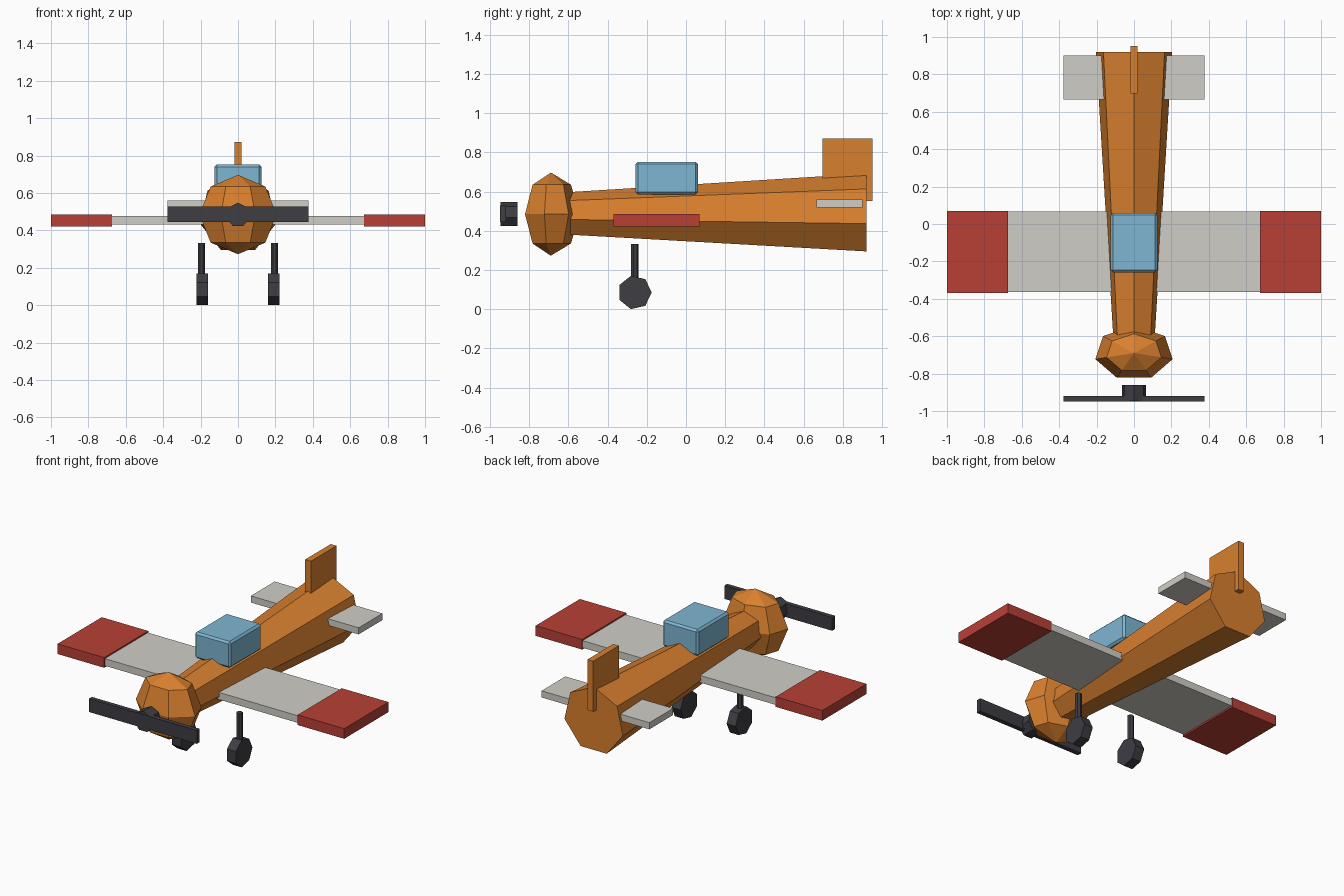
import bpy, bmesh, math
from mathutils import Matrix, Vector

if "Cube" in bpy.data.objects:
    bpy.data.objects.remove(bpy.data.objects["Cube"])


def material(name, rgb):
    """Flat material from an sRGB colour in 0-255."""
    lin = [((c / 255 + 0.055) / 1.055) ** 2.4 for c in rgb]
    m = bpy.data.materials.new(name)
    m.diffuse_color = (*lin, 1)
    m.use_nodes = True
    m.node_tree.nodes["Principled BSDF"].inputs["Base Color"].default_value = m.diffuse_color
    return m


ORANGE = material("orange_paint", (217, 128, 46))
RED = material("red_paint", (184, 64, 54))
GREY = material("light_grey_paint", (208, 206, 199))
BLUE = material("blue_glass", (126, 182, 210))
DARK = material("dark_rubber_metal", (61, 61, 68))


def finish(name, bm, mat):
    bmesh.ops.recalc_face_normals(bm, faces=bm.faces)
    mesh = bpy.data.meshes.new(name)
    bm.to_mesh(mesh)
    bm.free()
    mesh.materials.append(mat)
    ob = bpy.data.objects.new(name, mesh)
    bpy.context.collection.objects.link(ob)
    return ob


def box(name, lo, hi, mat, bevel=0):
    lo, hi = Vector(lo), Vector(hi)
    bm = bmesh.new()
    bmesh.ops.create_cube(bm, size=1)
    bmesh.ops.transform(bm, verts=bm.verts, matrix=Matrix.Translation((lo + hi) / 2)
                        @ Matrix.Diagonal((*(hi - lo), 1)))
    if bevel:
        bmesh.ops.bevel(bm, geom=bm.edges[:], offset=bevel, segments=1, affect='EDGES')
    return finish(name, bm, mat)


def lathe(name, profile, matrix, mat, sides=7):
    """Revolve (radius, height) points round z, first corner on +y."""
    bm = bmesh.new()
    rings = []
    for r, h in profile:
        if r == 0:
            rings.append([bm.verts.new((0, 0, h))] * sides)
        else:
            rings.append([bm.verts.new((r * math.sin(a), r * math.cos(a), h))
                          for a in (2 * math.pi * i / sides for i in range(sides))])
    for a, b in zip(rings, rings[1:]):
        for i in range(sides):
            j = (i + 1) % sides
            bm.faces.new(list(dict.fromkeys((a[i], a[j], b[j], b[i]))))
    for ring, (r, _) in ((rings[0], profile[0]), (rings[-1], profile[-1])):
        if r:
            bm.faces.new(ring)
    bmesh.ops.transform(bm, verts=bm.verts, matrix=matrix)
    return finish(name, bm, mat)


AXIS_Z = 0.483  # height of the fuselage centre line
ALONG_Y = Matrix.Translation((0, 0, AXIS_Z)) @ Matrix.Rotation(math.pi / 2, 4, 'X')
ALONG_X = Matrix.Rotation(math.pi / 2, 4, 'Y')

# Body: tapered seven-sided fuselage and faceted engine cowl
lathe("fuselage", [(0.109, 0.68), (0.209, -0.92)], ALONG_Y, ORANGE)
R = 0.212
arc = [(R * math.sin(t * math.pi / 4) if t % 4 else 0, R * math.cos(t * math.pi / 4))
       for t in range(5)]
lathe("nose_cowl", arc, Matrix.Translation((0, -0.69, 0.485))
      @ Matrix.Diagonal((1, 0.146 / R, 1, 1)), ORANGE)

# Canopy and tail surfaces
box("canopy", (-0.125, -0.258, 0.586), (0.125, 0.06, 0.752), BLUE, bevel=0.012)
box("tail_fin", (-0.02, 0.697, 0.553), (0.02, 0.953, 0.872), ORANGE)
box("tailplane", (-0.376, 0.665, 0.518), (0.376, 0.902, 0.56), GREY)

# Wing with slightly thicker painted tips
box("wing", (-0.7, -0.363, 0.432), (0.7, 0.066, 0.477), GREY)

# Propeller
lathe("propeller_hub", [(0.065, 0.86), (0.065, 0.946)], ALONG_Y, DARK)
box("propeller_blade", (-0.376, -0.948, 0.444), (0.376, -0.919, 0.528), DARK)

# Mirrored parts: wing tips, gear legs and wheels
for side, s in (("left", -1), ("right", 1)):
    x0, x1 = sorted((s * 0.675, s * 1.0))
    box("wing_tip_" + side, (x0, -0.37, 0.422), (x1, 0.07, 0.486), RED)
    lathe("gear_leg_" + side, [(0.02, 0.1), (0.02, 0.332)],
          Matrix.Translation((s * 0.195, -0.263, 0)), DARK)
    lathe("wheel_" + side, [(0.087, -0.031), (0.087, 0.031)],
          Matrix.Translation((s * 0.192, -0.262, 0.085)) @ ALONG_X, DARK)
